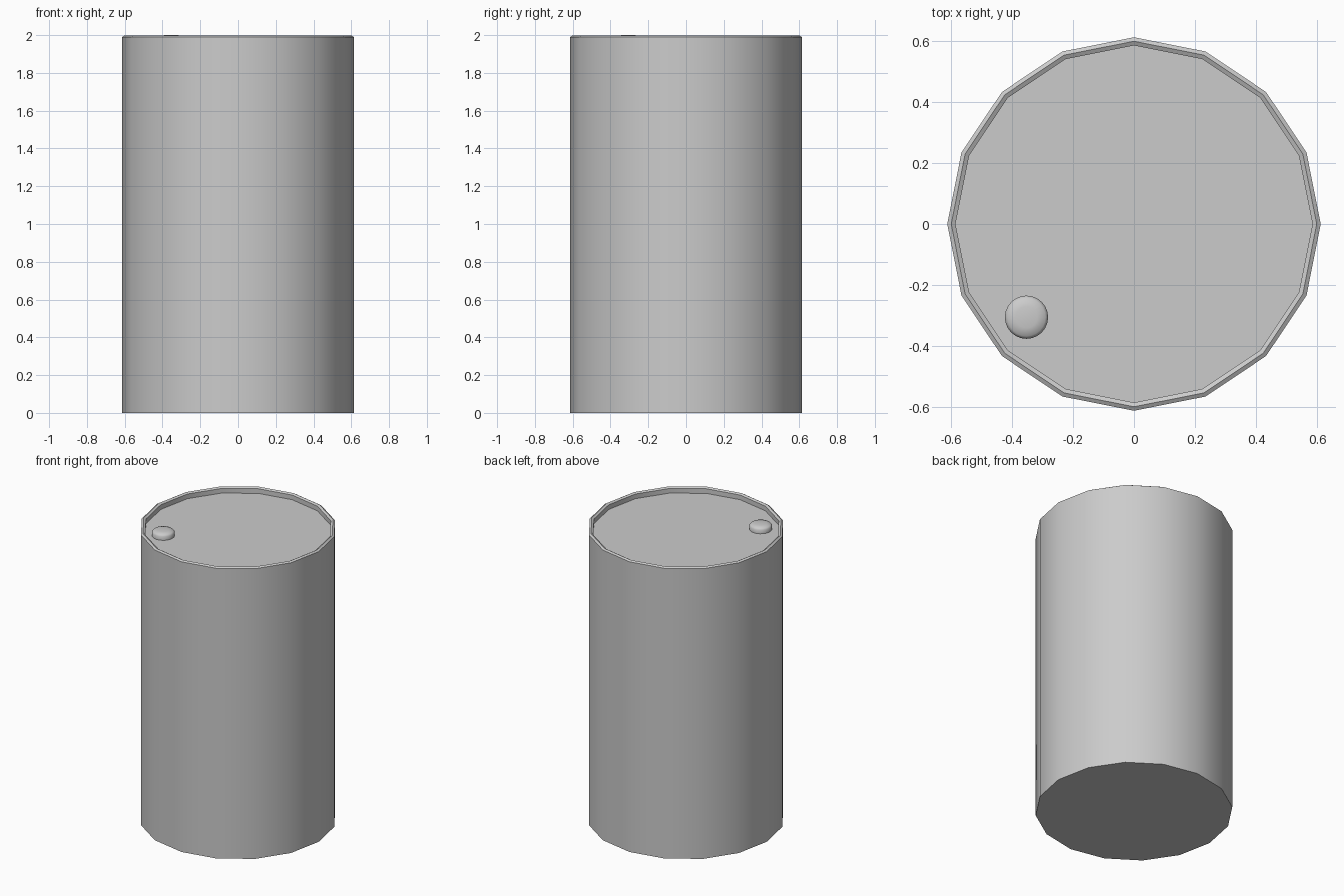
import bpy, bmesh, math

old = bpy.data.objects.get("Cube")
if old:
    bpy.data.objects.remove(old)

GREY = (0.6, 0.6, 0.6, 1)
grey = bpy.data.materials.new("plain grey metal")
grey.use_nodes = True
grey.diffuse_color = GREY
grey.node_tree.nodes["Principled BSDF"].inputs["Base Color"].default_value = GREY


def lathe(name, profile, sides, angle, location=(0, 0, 0)):
    """Stack rings of (radius, height), join them and close both ends."""
    bm = bmesh.new()
    rings = []
    for r, z in profile:
        turns = [2 * math.pi * i / sides for i in range(sides)]
        rings.append([bm.verts.new((r * math.cos(a), r * math.sin(a), z)) for a in turns])
    for low, high in zip(rings, rings[1:]):
        for i in range(sides):
            j = (i + 1) % sides
            bm.faces.new((low[i], low[j], high[j], high[i]))
    bm.faces.new(rings[0][::-1])
    bm.faces.new(rings[-1])
    mesh = bpy.data.meshes.new(name)
    bm.to_mesh(mesh)
    bm.free()
    mesh.materials.append(grey)
    obj = bpy.data.objects.new(name, mesh)
    obj.location = location
    bpy.context.collection.objects.link(obj)
    bpy.ops.object.select_all(action='DESELECT')
    obj.select_set(True)
    bpy.context.view_layer.objects.active = obj
    bpy.ops.object.shade_smooth_by_angle(angle=math.radians(angle))
    return obj


# Drum with a chamfered rim and a recessed lid
lathe("drum_body", [(0.613, 0), (0.613, 1.99), (0.6, 1.998), (0.586, 1.99), (0.586, 1.958)], 16, 30)

# Filler cap on the lid, softly rounded on top
lathe("filler_cap", [(0.07, 0), (0.071, 0.028), (0.062, 0.038), (0.035, 0.044)], 24, 60,
      (-0.353, -0.306, 1.956))
